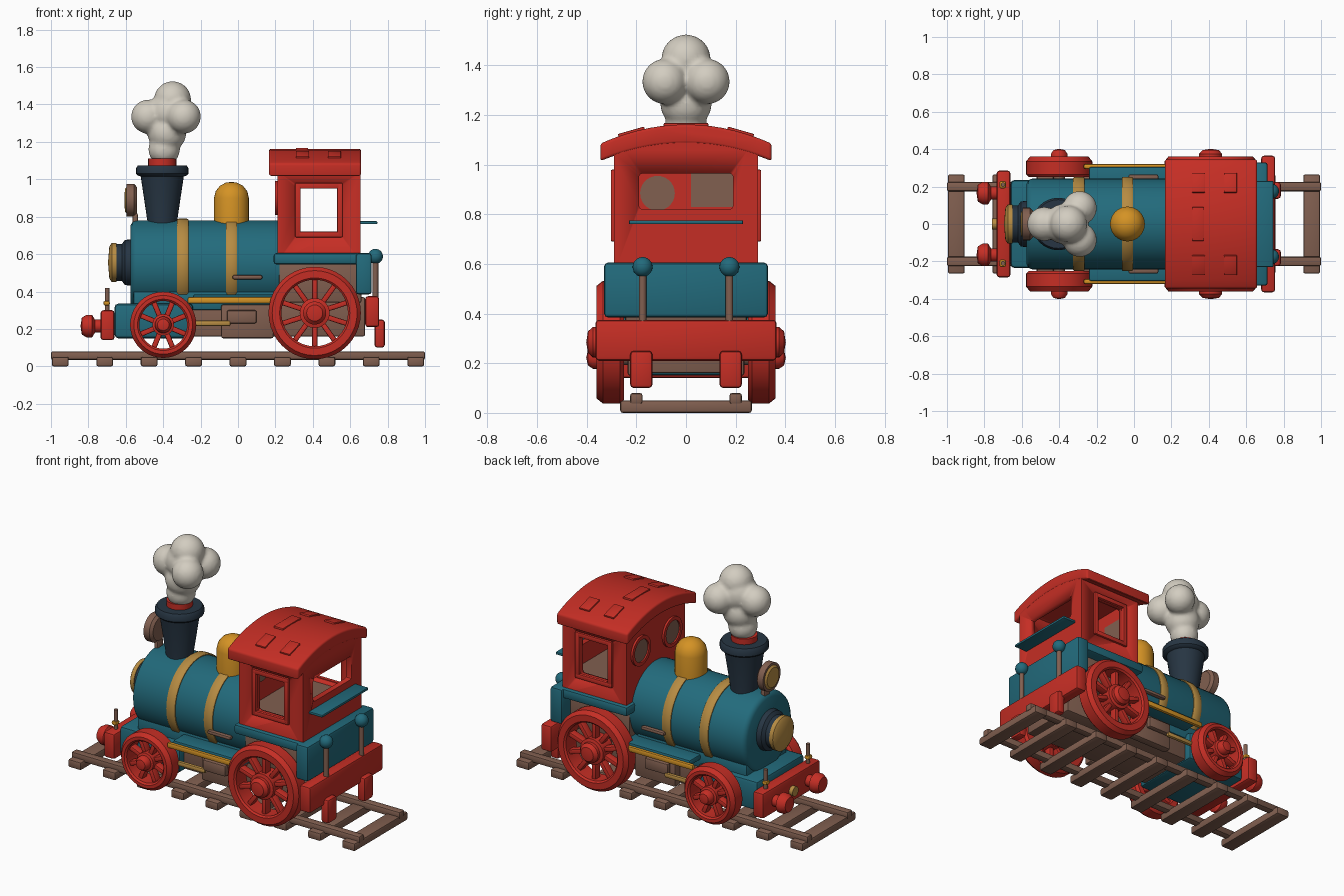
import bpy, bmesh, math
from mathutils import Vector, Matrix

if "Cube" in bpy.data.objects:
    bpy.data.objects.remove(bpy.data.objects["Cube"])


def material(name, rgb):
    m = bpy.data.materials.new(name)
    m.diffuse_color = (*rgb, 1)
    m.use_nodes = True
    m.node_tree.nodes["Principled BSDF"].inputs["Base Color"].default_value = m.diffuse_color
    return m


RED = material("red", (0.56, 0.027, 0.018))
TEAL = material("teal", (0.016, 0.145, 0.20))
NAVY = material("navy", (0.020, 0.036, 0.056))
GOLD = material("gold", (0.66, 0.29, 0.018))
BRASS = material("brass", (0.47, 0.26, 0.055))
BROWN = material("brown", (0.22, 0.115, 0.08))
CREAM = material("cream", (0.65, 0.61, 0.53))


def finish(name, bm, mat, angle=38):
    bmesh.ops.recalc_face_normals(bm, faces=bm.faces)
    mesh = bpy.data.meshes.new(name)
    bm.to_mesh(mesh)
    bm.free()
    mesh.materials.append(mat)
    ob = bpy.data.objects.new(name, mesh)
    bpy.context.collection.objects.link(ob)
    bpy.ops.object.select_all(action='DESELECT')
    ob.select_set(True)
    bpy.context.view_layer.objects.active = ob
    bpy.ops.object.shade_smooth_by_angle(angle=math.radians(angle))
    return ob


def bevel(bm, width):
    if width:
        bmesh.ops.bevel(bm, geom=bm.edges[:], offset=width, segments=2,
                        profile=0.5, affect='EDGES', clamp_overlap=True)


def box(name, x, y, z, mat, round_=0.01, rot=None):
    """Box from (min, max) pairs, optionally turned about its centre."""
    bm = bmesh.new()
    bmesh.ops.create_cube(bm, size=1)
    size = [b - a for a, b in (x, y, z)]
    mid = Vector([(a + b) / 2 for a, b in (x, y, z)])
    bmesh.ops.scale(bm, vec=size, verts=bm.verts)
    bevel(bm, min(round_, min(size) * 0.4))
    if rot:
        bmesh.ops.rotate(bm, matrix=rot, verts=bm.verts)
    bmesh.ops.translate(bm, vec=mid, verts=bm.verts)
    return finish(name, bm, mat)


def lathe(name, profile, at, axis, mat, steps=32, ring=False):
    """Turn (radius, height) points about an axis; ring closes the section."""
    bm = bmesh.new()
    vs = [bm.verts.new((r, 0, h)) for r, h in profile]
    pairs = list(zip(vs, vs[1:])) + ([(vs[-1], vs[0])] if ring else [])
    es = [bm.edges.new(p) for p in pairs]
    bmesh.ops.spin(bm, geom=vs + es, cent=(0, 0, 0), axis=(0, 0, 1),
                   angle=math.tau, steps=steps)
    bmesh.ops.remove_doubles(bm, verts=bm.verts, dist=1e-4)
    turn = Vector((0, 0, 1)).rotation_difference(Vector(axis)).to_matrix()
    bmesh.ops.rotate(bm, matrix=turn, verts=bm.verts)
    bmesh.ops.translate(bm, vec=at, verts=bm.verts)
    return finish(name, bm, mat)


def rod(name, r, length, at, axis, mat, steps=16):
    return lathe(name, [(0, 0), (r, 0), (r, length), (0, length)], at, axis, mat, steps)


def prism_x(name, outline, x0, x1, mat, width=0.0):
    """Extrude a (y, z) outline along x."""
    bm = bmesh.new()
    f = bm.faces.new([bm.verts.new((x0, y, z)) for y, z in outline])
    ext = bmesh.ops.extrude_face_region(bm, geom=[f])["geom"]
    bmesh.ops.translate(bm, vec=(x1 - x0, 0, 0),
                        verts=[v for v in ext if isinstance(v, bmesh.types.BMVert)])
    bmesh.ops.recalc_face_normals(bm, faces=bm.faces)
    if width:
        rim = [e for e in bm.edges if e.calc_face_angle(0) > 0.6]
        bmesh.ops.bevel(bm, geom=rim, offset=width, segments=3, profile=0.5, affect='EDGES')
    return finish(name, bm, mat)


def cut(ob, cutter):
    mod = ob.modifiers.new("cut", 'BOOLEAN')
    mod.operation, mod.object, mod.solver = 'DIFFERENCE', cutter, 'EXACT'
    bpy.context.view_layer.objects.active = ob
    bpy.ops.object.modifier_apply(modifier=mod.name)
    bpy.data.objects.remove(cutter)


def arch(half, edge, crown, n=14):
    return [(half * t, edge + (crown - edge) * (1 - t * t))
            for t in (1 - 2 * i / n for i in range(n + 1))]


# Track
for s in (-1, 1):
    box("rail", (-1, 1), (s * 0.2 - 0.025, s * 0.2 + 0.025), (0.035, 0.08), BROWN)
for i in range(9):
    x = -0.95 + i * 0.2375
    box("sleeper", (x - 0.045, x + 0.045), (-0.265, 0.265), (0, 0.05), BROWN)

# Wheels
for s in (-1, 1):
    for x, z, r, spokes in ((-0.40, 0.222, 0.177, 8), (0.41, 0.285, 0.247, 10)):
        i = r * 0.72
        lathe("wheel_rim", [(i, 0.25), (r - 0.015, 0.25), (r, 0.265), (r, 0.335), (r - 0.02, 0.36),
                            (i + 0.01, 0.36), (i, 0.35)], (x, 0, z), (0, s, 0), RED, 40, True)
        h = r * 0.25
        lathe("wheel_hub", [(0, 0.25), (h * 1.3, 0.25), (h * 1.3, 0.35), (h, 0.355), (h, 0.375),
                            (h * 0.7, 0.395), (0, 0.402)], (x, 0, z), (0, s, 0), RED, 24)
        for k in range(spokes):
            a = math.tau * (k + 0.5) / spokes
            m = (i + h) / 2 + 0.01
            cx, cz, l = x + m * math.cos(a), z + m * math.sin(a), (i - h) / 2 + 0.02
            box("wheel_spoke", (cx - l, cx + l), (s * 0.305 - 0.025, s * 0.305 + 0.025),
                (cz - 0.014, cz + 0.014), RED, 0.006, Matrix.Rotation(-a, 3, 'Y'))
for x, z in ((-0.40, 0.222), (0.41, 0.285)):
    rod("axle", 0.03, 0.56, (x, -0.28, z), (0, 1, 0), BROWN)

# Chassis
box("front_frame", (-0.66, -0.24), (-0.235, 0.235), (0.15, 0.335), TEAL, 0.02)
box("boiler_saddle", (-0.56, 0.2), (-0.2, 0.2), (0.30, 0.40), TEAL)
box("rear_frame", (-0.25, 0.68), (-0.19, 0.19), (0.16, 0.37), BROWN)
box("firebox", (0.22, 0.66), (-0.245, 0.245), (0.34, 0.56), BROWN)
for s in (-1, 1):
    def side(a, b):
        return tuple(sorted((s * a, s * b)))
    box("running_board", (-0.24, 0.25), side(0.18, 0.305), (0.35, 0.385), TEAL)
    box("running_board_trim", (-0.27, 0.21), side(0.295, 0.32), (0.335, 0.37), GOLD)
    box("cylinder_block", (-0.09, 0.19), side(0.18, 0.235), (0.15, 0.33), BROWN)
    box("side_rod", (-0.24, -0.04), side(0.25, 0.275), (0.215, 0.245), BRASS)
    box("side_rod_guide", (-0.06, 0.10), side(0.235, 0.27), (0.23, 0.30), BROWN)
    box("step_rod", (-0.03, 0.13), side(0.235, 0.265), (0.465, 0.488), BROWN)
    # Front buffers and lamp posts
    lathe("front_buffer", [(0, 0), (0.035, 0), (0.035, 0.03), (0.06, 0.045), (0.06, 0.075),
                           (0.045, 0.10), (0, 0.107)], (-0.735, s * 0.165, 0.215),
          (-1, 0, 0), RED, 24)
    rod("lamp_post", 0.012, 0.13, (-0.70, s * 0.21, 0.29), (0, 0, 1), BROWN)
    box("lamp", (-0.72, -0.685), side(0.19, 0.23), (0.325, 0.35), GOLD)
    # Rear posts and hooks
    rod("rear_post", 0.015, 0.2, (0.735, s * 0.175, 0.37), (0, 0, 1), BROWN)
    lathe("rear_post_ball", [(0.04 * math.sin(math.pi * k / 12), -0.04 * math.cos(math.pi * k / 12))
                             for k in range(13)], (0.735, s * 0.175, 0.588), (0, 0, 1), TEAL, 24)
    box("rear_hook", (0.73, 0.785), side(0.135, 0.225), (0.10, 0.25), RED, 0.015)
box("front_beam", (-0.735, -0.66), (-0.285, 0.285), (0.14, 0.30), RED, 0.015)
rod("front_coupling", 0.03, 0.03, (-0.73, 0, 0.215), (-1, 0, 0), BRASS)
box("rear_beam", (0.68, 0.755), (-0.365, 0.365), (0.21, 0.375), RED, 0.015)
box("rear_bunker", (0.63, 0.715), (-0.33, 0.33), (0.385, 0.605), TEAL, 0.015)
box("cab_base", (0.19, 0.70), (-0.315, 0.315), (0.545, 0.605), TEAL, 0.015)

# Boiler, nose and bands
lathe("boiler", [(0, 0), (0.215, 0), (0.235, 0.012), (0.242, 0.03), (0.242, 0.80), (0, 0.80)],
      (-0.575, 0, 0.538), (1, 0, 0), TEAL, 48)
for x in (-0.295, -0.035):
    lathe("boiler_band", [(0.23, -0.03), (0.247, -0.03), (0.252, -0.022), (0.252, 0.022),
                          (0.247, 0.03), (0.23, 0.03)], (x, 0, 0.538), (1, 0, 0), BRASS, 48, True)
lathe("nose_ring", [(0, 0), (0.125, 0), (0.12, 0.035), (0.10, 0.05), (0.10, 0.085), (0, 0.085)],
      (-0.57, 0, 0.555), (-1, 0, 0), NAVY)
lathe("nose_cap", [(0, 0), (0.105, 0), (0.105, 0.025), (0.085, 0.038), (0, 0.045)],
      (-0.65, 0, 0.555), (-1, 0, 0), BRASS)

# Headlight
lathe("headlight", [(0, 0), (0.07, 0), (0.087, 0.015), (0.087, 0.055), (0, 0.055)],
      (-0.54, 0, 0.888), (-1, 0, 0), BROWN)
lathe("headlight_lens", [(0, 0), (0.072, 0), (0.06, 0.01), (0, 0.012)],
      (-0.595, 0, 0.888), (-1, 0, 0), BRASS)
box("headlight_stand", (-0.565, -0.535), (-0.03, 0.03), (0.70, 0.82), BROWN)

# Dome and chimney
lathe("steam_dome", [(0, 0.74), (0.093, 0.74), (0.093, 0.90), (0.085, 0.935), (0.062, 0.965),
                     (0.03, 0.982), (0, 0.986)], (-0.035, 0, 0), (0, 0, 1), GOLD)
lathe("chimney", [(0, 0.72), (0.08, 0.72), (0.08, 0.78), (0.115, 1.015), (0.13, 1.02), (0.14, 1.03),
                  (0.14, 1.06), (0.13, 1.075), (0, 1.075)], (-0.405, 0, 0), (0, 0, 1), NAVY)
rod("chimney_ring", 0.075, 0.045, (-0.405, 0, 1.065), (0, 0, 1), RED, 32)

# Smoke puffs fused into one cloud
bm = bmesh.new()
for x, y, z, r in ((-0.395, 0, 1.16, 0.085), (-0.38, 0, 1.25, 0.105), (-0.48, 0, 1.335, 0.092),
                   (-0.29, 0.085, 1.335, 0.092), (-0.29, -0.085, 1.335, 0.092),
                   (-0.37, 0, 1.36, 0.11), (-0.35, 0, 1.425, 0.10)):
    bmesh.ops.create_icosphere(bm, subdivisions=3, radius=r, matrix=Matrix.Translation((x, y, z)))
smoke = finish("smoke", bm, CREAM, 180)
mod = smoke.modifiers.new("fuse", 'REMESH')
mod.mode, mod.voxel_size, mod.use_smooth_shade = 'VOXEL', 0.012, True
mod = smoke.modifiers.new("soften", 'SMOOTH')
mod.iterations = 3

# Cab with open side and rear windows
cab = prism_x("cab", [(-0.29, 0.56), (0.29, 0.56)] + arch(0.29, 1.04, 1.11), 0.21, 0.655, RED)
cut(cab, box("cavity", (0.245, 0.62), (-0.255, 0.255), (0.66, 1.05), RED, 0))
cut(cab, box("side_window", (0.33, 0.535), (-0.5, 0.5), (0.715, 0.955), RED, 0.015))
cut(cab, box("rear_window", (0.58, 0.8), (-0.19, 0.19), (0.82, 0.965), RED, 0.015))
box("cab_floor", (0.246, 0.619), (-0.254, 0.254), (0.65, 0.70), BROWN, 0)
for s in (-1, 1):
    rod("front_window", 0.075, 0.006, (0.212, s * 0.155, 0.90), (-1, 0, 0), BROWN, 28)
    lathe("front_window_rim", [(0.07, 0), (0.092, 0), (0.092, 0.015), (0.07, 0.015)],
          (0.212, s * 0.155, 0.90), (-1, 0, 0), RED, 28, True)
    # Raised frame around each side window
    y = tuple(sorted((s * 0.28, s * 0.303)))
    for x0, x1, z0, z1 in ((0.305, 0.335, 0.69, 0.98), (0.53, 0.56, 0.69, 0.98),
                           (0.305, 0.56, 0.69, 0.72), (0.305, 0.56, 0.95, 0.98)):
        box("window_frame", (x0, x1), y, (z0, z1), RED, 0.006)
rod("inner_round_pane", 0.07, 0.006, (0.244, -0.115, 0.885), (1, 0, 0), BROWN, 28)
box("inner_square_pane", (0.244, 0.25), (0.02, 0.19), (0.83, 0.965), BROWN, 0)
box("rear_shelf", (0.645, 0.745), (-0.23, 0.23), (0.76, 0.776), TEAL, 0.005)

# Roof with raised slats
prism_x("roof", arch(0.345, 1.085, 1.162) + arch(0.345, 1.015, 1.085)[::-1],
        0.165, 0.658, RED, 0.012)
for x in (0.345, 0.515):
    for y in (-0.22, 0.22):
        z = 1.162 - 0.077 * (y / 0.345) ** 2
        box("roof_slat", (x - 0.035, x + 0.035), (y - 0.055, y + 0.055), (z - 0.006, z + 0.008),
            RED, 0.004, Matrix.Rotation(math.atan(-0.154 * y / 0.345 ** 2), 3, 'X'))
box("roof_slat", (0.31, 0.375), (-0.09, 0.09), (1.15, 1.168), RED, 0.004)
